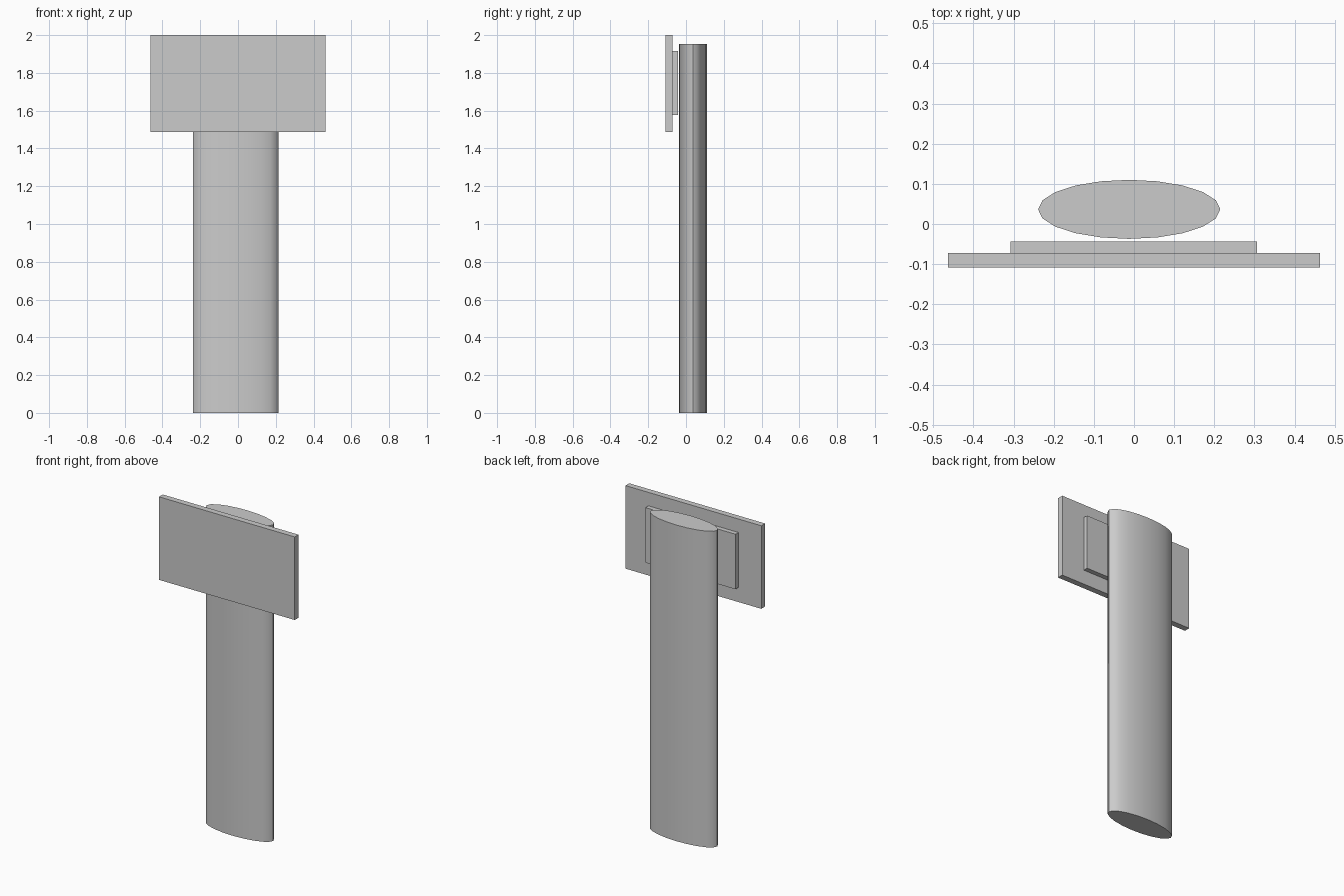
import bpy
import math

if "Cube" in bpy.data.objects:
    bpy.data.objects.remove(bpy.data.objects["Cube"])


def box(name, x, y, z):
    """Box from (min, max) ranges on each axis."""
    bpy.ops.mesh.primitive_cube_add(size=1, location=[sum(r) / 2 for r in (x, y, z)])
    ob = bpy.context.object
    ob.name = name
    ob.scale = [r[1] - r[0] for r in (x, y, z)]
    bpy.ops.object.transform_apply(location=False, rotation=False, scale=True)
    return ob


# Front sign panel and the smaller mounting plate behind it
box("sign_panel", (-0.464, 0.464), (-0.109, -0.072), (1.487, 2.0))
box("mounting_plate", (-0.308, 0.307), (-0.072, -0.043), (1.577, 1.917))

# Flattened oval post, 20 sides with a vertex on each axis
bpy.ops.mesh.primitive_cylinder_add(vertices=20, radius=1, depth=1.953,
                                    location=(-0.012, 0.0365, 1.953 / 2))
post = bpy.context.object
post.name = "oval_post"
post.scale = (0.227, 0.0735, 1)
bpy.ops.object.transform_apply(location=False, rotation=False, scale=True)
bpy.ops.object.shade_smooth_by_angle(angle=math.radians(50))
